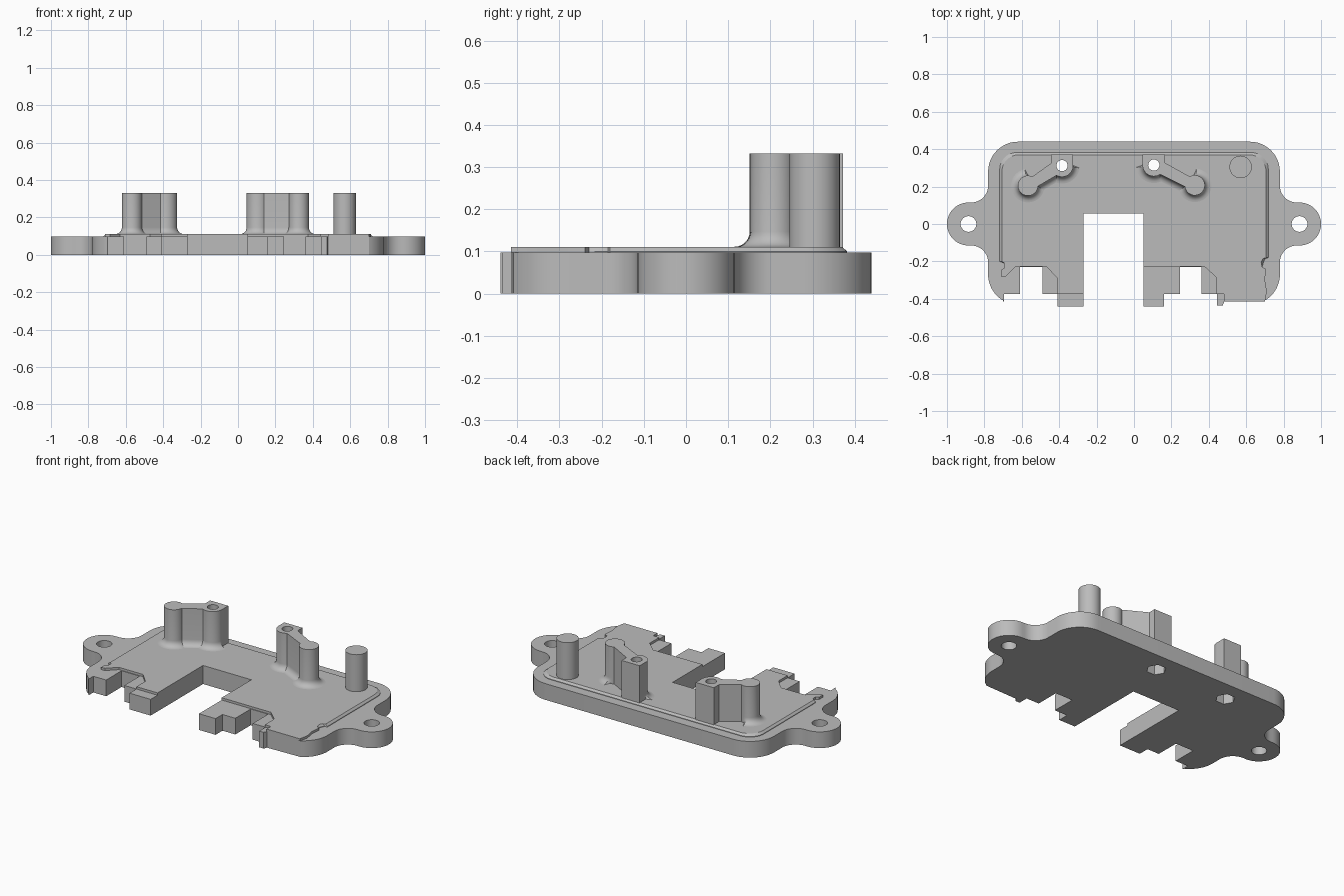
import bpy, bmesh, math
from math import cos, sin, radians, atan2, asin, degrees
from mathutils import Vector

if "Cube" in bpy.data.objects:
    bpy.data.objects.remove(bpy.data.objects["Cube"])

BASE_TOP, DECK_TOP, POST_TOP = 0.097, 0.111, 0.332

grey = bpy.data.materials.new("flat grey")
grey.diffuse_color = (0.5, 0.5, 0.5, 1)
grey.use_nodes = True
grey.node_tree.nodes["Principled BSDF"].inputs["Base Color"].default_value = grey.diffuse_color


def arc(cx, cy, r, a0, a1, n=12):
    """Points along an arc, angles in degrees."""
    return [(cx + r * cos(radians(a0 + (a1 - a0) * i / n)),
             cy + r * sin(radians(a0 + (a1 - a0) * i / n))) for i in range(n + 1)]


def loft(name, rings):
    """Closed solid through rings given as (points, z)."""
    bm = bmesh.new()
    loops = [[bm.verts.new((x, y, z)) for x, y in pts] for pts, z in rings]
    for a, b in zip(loops, loops[1:]):
        for i in range(len(a)):
            j = (i + 1) % len(a)
            bm.faces.new((a[i], a[j], b[j], b[i]))
    bm.faces.new(loops[0][::-1])
    bm.faces.new(loops[-1])
    bmesh.ops.recalc_face_normals(bm, faces=bm.faces)
    me = bpy.data.meshes.new(name)
    bm.to_mesh(me)
    bm.free()
    me.materials.append(grey)
    ob = bpy.data.objects.new(name, me)
    bpy.context.collection.objects.link(ob)
    return ob


def prism(name, pts, z0, z1):
    return loft(name, [(pts, z0), (pts, z1)])


# base plate: right ear and corner, mirrored to the left, then the cut front edge
side = (arc(0.885, 0, 0.115, -90, 90, 24) + arc(0.87, 0.205, 0.09, 270, 180)
        + arc(0.62, 0.28, 0.16, 0, 90))
lower = arc(0.62, -0.27, 0.16, -60, 0) + arc(0.87, -0.205, 0.09, 180, 90)
right = lower + side
left = [(-x, y) for x, y in right[::-1]]
front = [(-0.695, -0.42), (-0.695, -0.375), (-0.61, -0.375), (-0.61, -0.23),
         (-0.49, -0.23), (-0.49, -0.375), (-0.41, -0.375), (-0.41, -0.44),
         (-0.27, -0.44), (-0.27, 0.055), (0.05, 0.055), (0.05, -0.44),
         (0.16, -0.44), (0.16, -0.375), (0.245, -0.375), (0.245, -0.23),
         (0.36, -0.23), (0.36, -0.375), (0.445, -0.375), (0.445, -0.435),
         (0.475, -0.435), (0.482, -0.415)]
plate = prism("base_plate", right + left + front, 0, BASE_TOP)

# raised deck with a sloped rim
deck_pts = ([(0.70, -0.415), (0.71, -0.36), (0.70, -0.30), (0.705, -0.24),
             (0.685, -0.23), (0.68, -0.205), (0.69, -0.185), (0.706, -0.18)]
            + arc(0.616, 0.28, 0.09, 0, 90) + arc(-0.616, 0.28, 0.09, 90, 180)
            + [(-0.706, -0.20), (-0.692, -0.21), (-0.692, -0.235), (-0.71, -0.245),
               (-0.71, -0.28), (-0.685, -0.28), (-0.63, -0.226), (-0.47, -0.226),
               (-0.41, -0.29), (-0.41, -0.375), (-0.27, -0.375), (-0.27, 0.055),
               (0.05, 0.055), (0.05, -0.226), (0.375, -0.226), (0.44, -0.285),
               (0.44, -0.375), (0.48, -0.375), (0.48, -0.415)])
rim_pts = [(x + math.copysign(0.012, x) if abs(x) > 0.6 and y > -0.21 else x,
            y + 0.012 if y > 0.27 else y) for x, y in deck_pts]
deck = loft("raised_deck", [(rim_pts, BASE_TOP), (rim_pts, BASE_TOP + 0.003),
                            (deck_pts, DECK_TOP)])


def tower(name, bx, by, px, py, r=0.06, pr=0.054, half=0.03, fillet=0.036):
    """Screw boss joined by a web to a round post, with a flared foot in front."""
    s = 1 if px > bx else -1
    dx, dy = abs(px - bx), py - by
    a = degrees(atan2(dy, dx))
    k = degrees(asin(half / pr))
    back = 0.372 - by
    boss = arc(0, 0, r, 180, 330 + a, 16)
    post = arc(dx, dy, pr, a + 180 + k, a + 540 - k, 24)
    pts = [(-r, back)] + boss + post + [(r, 0.012), (r, back)]
    wts = [0, 0] + [1] * (len(boss) - 1) + [1] * (len(post) - 3) + [0] * 5
    V = [Vector(p) for p in pts]
    normals = []
    for i in range(len(V)):
        e1 = (V[i] - V[i - 1]).normalized()
        e2 = (V[(i + 1) % len(V)] - V[i]).normalized()
        t = (e1 + e2).normalized()
        normals.append(Vector((t.y, -t.x)))

    def ring(d):
        return [(bx + s * (v + n * d * w).x, by + (v + n * d * w).y)
                for v, n, w in zip(V, normals, wts)]
    rings = [(ring(fillet), BASE_TOP + 0.005)]
    for i in range(7):
        t = radians(15 * i)
        rings.append((ring(fillet * (1 - sin(t))), DECK_TOP + fillet * (1 - cos(t))))
    rings.append((ring(0), POST_TOP))
    return loft(name, rings)


bosses = [(-0.385, 0.312), (0.106, 0.315)]
left_tower = tower("left_boss_and_post", *bosses[0], -0.567, 0.205)
right_tower = tower("right_boss_and_post", *bosses[1], 0.325, 0.207)

# single free-standing pin
pin = prism("round_pin", arc(0.57, 0.305, 0.06, 0, 348.75, 31), BASE_TOP + 0.005, POST_TOP)

# cutters: ear holes, screw holes and hexagonal nut pockets
cutters = []
for x in (-0.885, 0.885):
    cutters.append(prism("ear_hole_cutter", arc(x, 0, 0.042, 0, 348.75, 31), -0.1, 0.5))
for x, y in bosses:
    cutters.append(prism("screw_hole_cutter", arc(x, y, 0.03, 0, 345, 23), -0.1, 0.5))
    cutters.append(prism("nut_pocket_cutter", arc(x, y, 0.055, 0, 300, 5), -0.05, 0.07))


def cut(ob, tools):
    for c in tools:
        m = ob.modifiers.new("hole", 'BOOLEAN')
        m.operation, m.solver, m.object = 'DIFFERENCE', 'EXACT', c
    dg = bpy.context.evaluated_depsgraph_get()
    me = bpy.data.meshes.new_from_object(ob.evaluated_get(dg))
    ob.modifiers.clear()
    ob.data = me


cut(plate, cutters)
cut(deck, [cutters[2], cutters[4]])
cut(left_tower, [cutters[2]])
cut(right_tower, [cutters[4]])
for c in cutters:
    bpy.data.objects.remove(c)

# smooth round walls, keep hard edges
bpy.ops.object.select_all(action='DESELECT')
for ob in (plate, deck, left_tower, right_tower, pin):
    ob.select_set(True)
    bpy.context.view_layer.objects.active = ob
bpy.ops.object.shade_smooth_by_angle(angle=radians(30))
